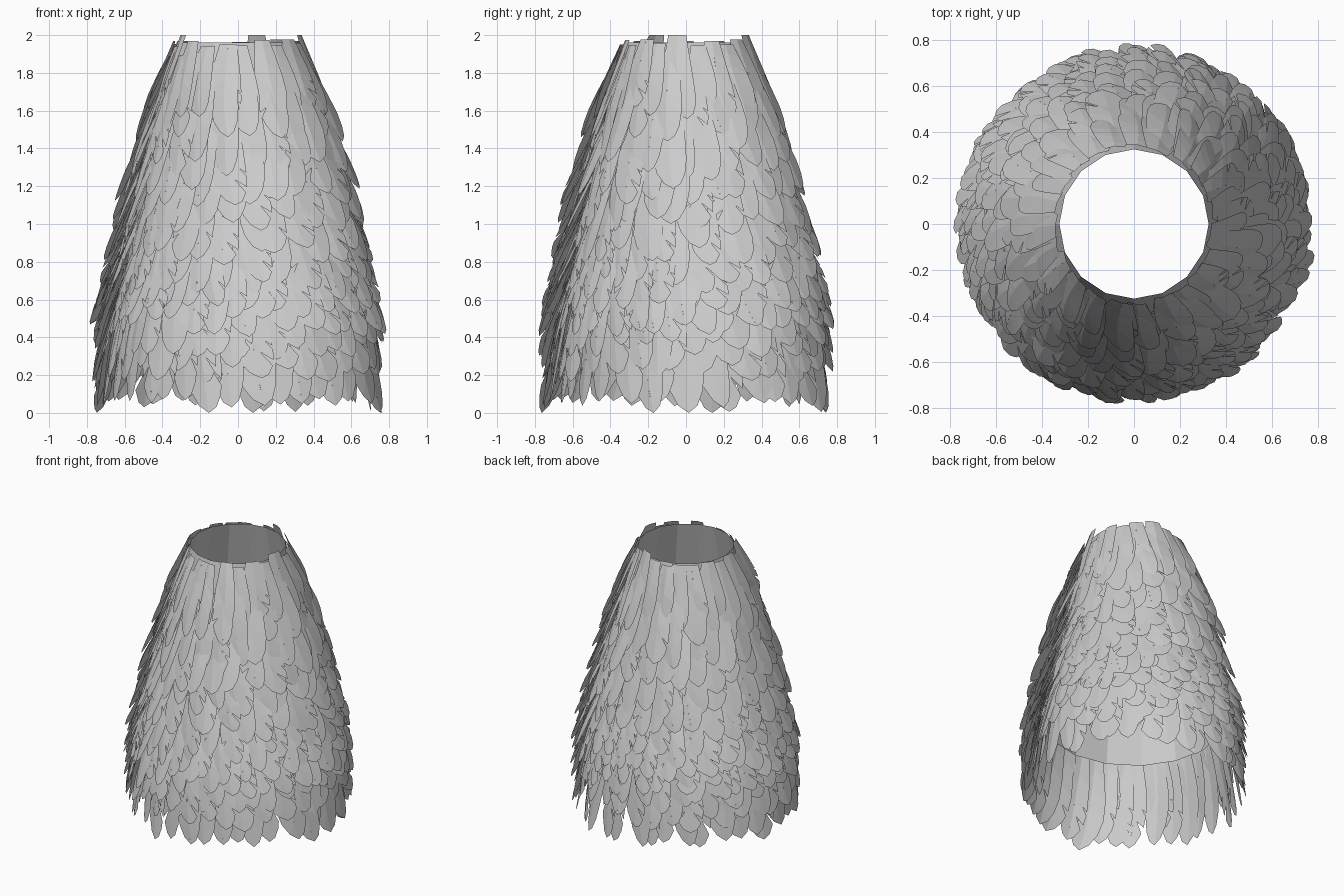
import bpy, bmesh, math, random

if "Cube" in bpy.data.objects:
    bpy.data.objects.remove(bpy.data.objects["Cube"])

random.seed(11)

# Body radius as a function of height
PROFILE = [(0.0, 0.68), (0.4, 0.65), (0.8, 0.59), (1.2, 0.51), (1.6, 0.415), (2.0, 0.315)]


def body_radius(z):
    z = max(0.0, min(2.0, z))
    for (z0, r0), (z1, r1) in zip(PROFILE, PROFILE[1:]):
        if z <= z1:
            return r0 + (r1 - r0) * (z - z0) / (z1 - z0)
    return PROFILE[-1][1]


def finish(bm, name):
    mesh = bpy.data.meshes.new(name)
    bm.to_mesh(mesh)
    bm.free()
    obj = bpy.data.objects.new(name, mesh)
    bpy.context.collection.objects.link(obj)
    return obj


# Half outline of a feather: (across, along)
EDGE_A = [(0.55, 0.0), (0.75, 0.2), (0.95, 0.45), (1.0, 0.66), (0.85, 0.82), (0.5, 0.94), (0.0, 1.0)]
# Same outline with slanting splits in the vane
EDGE_B = [(0.55, 0.0), (0.8, 0.25), (1.0, 0.55), (1.0, 0.72), (0.4, 0.62), (0.95, 0.77),
          (0.85, 0.85), (0.5, 0.95), (0.0, 1.0)]
EDGE_C = [(0.55, 0.0), (0.9, 0.38), (1.0, 0.64), (0.45, 0.54), (1.0, 0.68), (0.92, 0.80),
          (0.3, 0.71), (0.8, 0.86), (0.45, 0.96), (0.0, 1.0)]


def add_feather(bm, angle, z_root, z_tip, half_w, lift, ragged, dz):
    r_root = body_radius(z_root) + 0.02
    r_tip = body_radius(z_tip) + lift
    tilt = random.uniform(0.02, 0.032)
    lean = random.uniform(-0.03, 0.03)
    curl = random.uniform(0.0, 0.07)

    def point(s, t):
        r = r_root + (r_tip - r_root) * t + 0.006 * math.sin(math.pi * t)
        r += tilt * s * min(1, 0.35 + t) - 0.006 * abs(s)
        a = angle + (s * half_w + lean * t + curl * t ** 3) / r
        return bm.verts.new((r * math.cos(a), r * math.sin(a), z_root + (z_tip - z_root) * t
                             + dz * s * t * (1 - t)))

    for side in (-1, 1):
        edge = random.choice((EDGE_B, EDGE_C)) if random.random() < ragged else EDGE_A
        outer = [point(side * s, t) for s, t in edge]
        spine = [point(0, max(0.0, t - 0.14 * min(1, t * 3)) if t < 1 else 0.97) for s, t in edge]
        for i in range(len(edge) - 1):
            quad = [spine[i], outer[i], outer[i + 1], spine[i + 1]]
            bm.faces.new(quad if side < 0 else quad[::-1])


# Inner lining: faceted open cone
bm = bmesh.new()
SIDES = 16
rings = []
for z in (0.62, 0.9, 1.2, 1.6, 1.96):
    ring = []
    for k in range(SIDES):
        a = 2 * math.pi * k / SIDES
        r = body_radius(z)
        ring.append(bm.verts.new((r * math.cos(a), r * math.sin(a), z)))
    rings.append(ring)
for lo, hi in zip(rings, rings[1:]):
    for k in range(SIDES):
        n = (k + 1) % SIDES
        bm.faces.new((lo[k], lo[n], hi[n], hi[k]))
finish(bm, "inner_lining")

# Feather rows: tip height, length, half width, lift, count, raggedness
ROWS = [
    (0.04, 0.64, 0.090, 0.080, 38, 0.6),
    (0.20, 0.48, 0.090, 0.095, 36, 0.5),
    (0.33, 0.42, 0.085, 0.110, 36, 0.5),
    (0.45, 0.40, 0.080, 0.130, 38, 0.7),
    (0.55, 0.40, 0.080, 0.130, 38, 0.8),
    (0.67, 0.40, 0.080, 0.125, 38, 0.8),
    (0.83, 0.42, 0.085, 0.130, 34, 0.5),
    (0.98, 0.45, 0.085, 0.115, 32, 0.3),
    (1.14, 0.46, 0.085, 0.115, 30, 0.3),
    (1.28, 0.48, 0.085, 0.105, 27, 0.25),
    (1.43, 0.45, 0.082, 0.090, 25, 0.2),
    (1.58, 0.40, 0.078, 0.070, 23, 0.2),
]
for i, (tip, length, half_w, lift, count, ragged) in enumerate(ROWS):
    bm = bmesh.new()
    last = i == len(ROWS) - 1
    spread = 0.035 if i == 0 else 0.05
    for k in range(count):
        a = 2 * math.pi * (k + 0.5 * (i % 2) + random.uniform(-0.2, 0.2)) / count
        z_tip = tip + random.uniform(-spread, spread)
        if i == 0 and k % 9 == 0:
            z_tip = 0.0
        z_root = random.uniform(1.94, 1.98) if last else min(1.95, z_tip + length)
        if last and k % 9 == 4:
            z_root = 2.0
        add_feather(bm, a, z_root, z_tip, half_w * random.uniform(0.9, 1.15),
                    lift + random.uniform(-0.02, 0.02), ragged, random.uniform(-0.05, 0.05))
    bmesh.ops.remove_doubles(bm, verts=bm.verts, dist=0.0001)
    finish(bm, "feather_row_%02d" % (i + 1))
